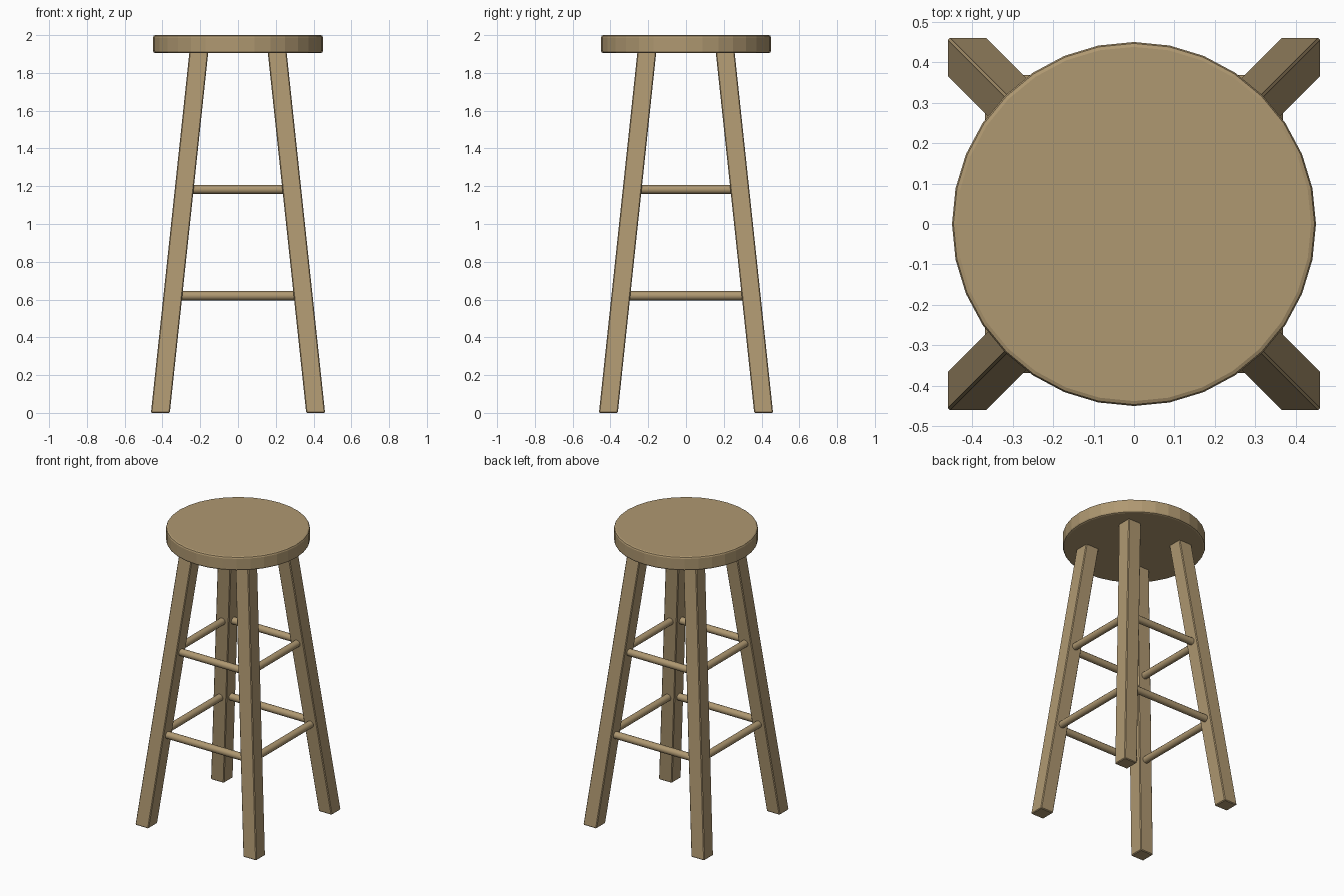
import bpy, bmesh, math
from mathutils import Matrix, Vector

if "Cube" in bpy.data.objects:
    bpy.data.objects.remove(bpy.data.objects["Cube"])

wood = bpy.data.materials.new("light_wood")
wood.diffuse_color = (0.43, 0.315, 0.165, 1)
wood.use_nodes = True
wood.node_tree.nodes["Principled BSDF"].inputs["Base Color"].default_value = wood.diffuse_color


def finish(bm, name):
    bmesh.ops.recalc_face_normals(bm, faces=bm.faces)
    me = bpy.data.meshes.new(name)
    bm.to_mesh(me)
    bm.free()
    me.materials.append(wood)
    ob = bpy.data.objects.new(name, me)
    bpy.context.collection.objects.link(ob)
    return ob


def centre(z):
    """Distance of the splayed leg axis from x = 0 and y = 0 at height z."""
    return 0.411 - 0.1066 * z


# Round seat, 32 sides with softened rims
SEAT_LOW, SEAT_TOP = 1.905, 2.0
bm = bmesh.new()
bmesh.ops.create_cone(bm, cap_ends=True, segments=32, radius1=0.45, radius2=0.45,
                      depth=SEAT_TOP - SEAT_LOW,
                      matrix=Matrix.Translation((0, 0, (SEAT_TOP + SEAT_LOW) / 2)))
rims = [e for e in bm.edges if abs(e.verts[0].co.z - e.verts[1].co.z) < 1e-4]
bmesh.ops.bevel(bm, geom=rims, offset=0.012, segments=2, profile=0.5, affect='EDGES')
finish(bm, "seat")

# Four splayed square legs, sheared so the feet stay flat
LEG_TOP = 1.915
for sx, side in ((-1, "left"), (1, "right")):
    for sy, end in ((-1, "front"), (1, "back")):
        bm = bmesh.new()
        bmesh.ops.create_cube(bm, size=1)
        for v in bm.verts:
            v.co = Vector((v.co.x * 0.1, v.co.y * 0.1, (v.co.z + 0.5) * LEG_TOP))
        bmesh.ops.bevel(bm, geom=bm.edges[:], offset=0.005, segments=1, affect='EDGES')
        for v in bm.verts:
            v.co.x += sx * centre(v.co.z)
            v.co.y += sy * centre(v.co.z)
        finish(bm, f"{end}_{side}_leg")

# Two rings of round rungs running between the leg centres
for z, level in ((0.62, "lower"), (1.183, "upper")):
    c = centre(z)
    for i, side in enumerate(("front", "right", "back", "left")):
        bm = bmesh.new()
        place = (Matrix.Rotation(i * math.pi / 2, 4, 'Z')
                 @ Matrix.Translation((0, -c, z))
                 @ Matrix.Rotation(math.pi / 2, 4, 'Y'))
        bmesh.ops.create_cone(bm, cap_ends=True, segments=12, radius1=0.024, radius2=0.024,
                              depth=2 * (c - 0.043), matrix=place)
        for f in bm.faces:
            f.smooth = len(f.verts) == 4
        finish(bm, f"{level}_{side}_rung")
